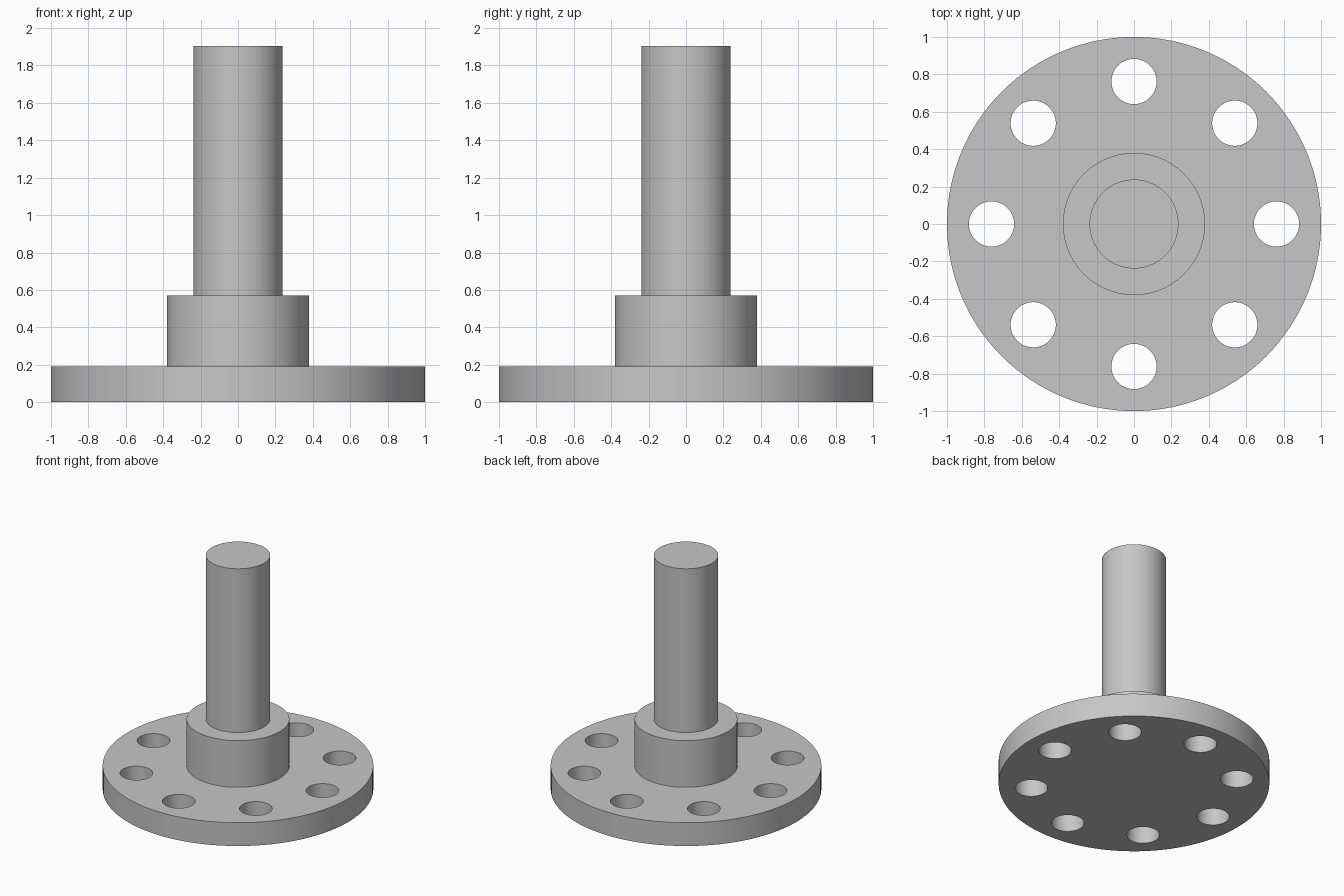
import bpy
import math

cube = bpy.data.objects.get("Cube")
if cube:
    bpy.data.objects.remove(cube, do_unlink=True)

# Single grey metal colour
GREY = (0.57, 0.57, 0.57, 1.0)
metal = bpy.data.materials.new("grey metal")
metal.use_nodes = True
metal.diffuse_color = GREY
metal.node_tree.nodes["Principled BSDF"].inputs["Base Color"].default_value = GREY


def cylinder(name, radius, z0, z1, x=0.0, y=0.0, sides=96):
    """Upright cylinder between two heights."""
    bpy.ops.mesh.primitive_cylinder_add(
        vertices=sides, radius=radius, depth=z1 - z0, location=(x, y, (z0 + z1) / 2))
    obj = bpy.context.object
    obj.name = obj.data.name = name
    obj.data.materials.append(metal)
    return obj


def smooth(obj):
    bpy.ops.object.select_all(action='DESELECT')
    obj.select_set(True)
    bpy.context.view_layer.objects.active = obj
    bpy.ops.object.shade_smooth_by_angle(angle=math.radians(30))


FLANGE_TOP, HUB_TOP, SHAFT_TOP = 0.19, 0.57, 1.905
BOLT_CIRCLE, HOLE_RADIUS, HOLES = 0.762, 0.121, 8

# Flange disc with a ring of through holes
flange = cylinder("flange", 1.0, 0.0, FLANGE_TOP, sides=128)
for i in range(HOLES):
    a = 2 * math.pi * i / HOLES
    cutter = cylinder("hole_cutter", HOLE_RADIUS, -0.1, FLANGE_TOP + 0.1,
                      BOLT_CIRCLE * math.cos(a), BOLT_CIRCLE * math.sin(a), 48)
    cutter.hide_render = True
    bpy.context.view_layer.objects.active = flange
    cut = flange.modifiers.new("bolt hole", 'BOOLEAN')
    cut.operation = 'DIFFERENCE'
    cut.solver = 'EXACT'
    cut.object = cutter
    bpy.ops.object.modifier_apply(modifier=cut.name)
    bpy.data.objects.remove(cutter, do_unlink=True)

# Hub and shaft, each seated slightly into the part below
hub = cylinder("hub", 0.38, FLANGE_TOP - 0.05, HUB_TOP)
shaft = cylinder("shaft", 0.238, HUB_TOP - 0.05, SHAFT_TOP)

for part in (flange, hub, shaft):
    smooth(part)
